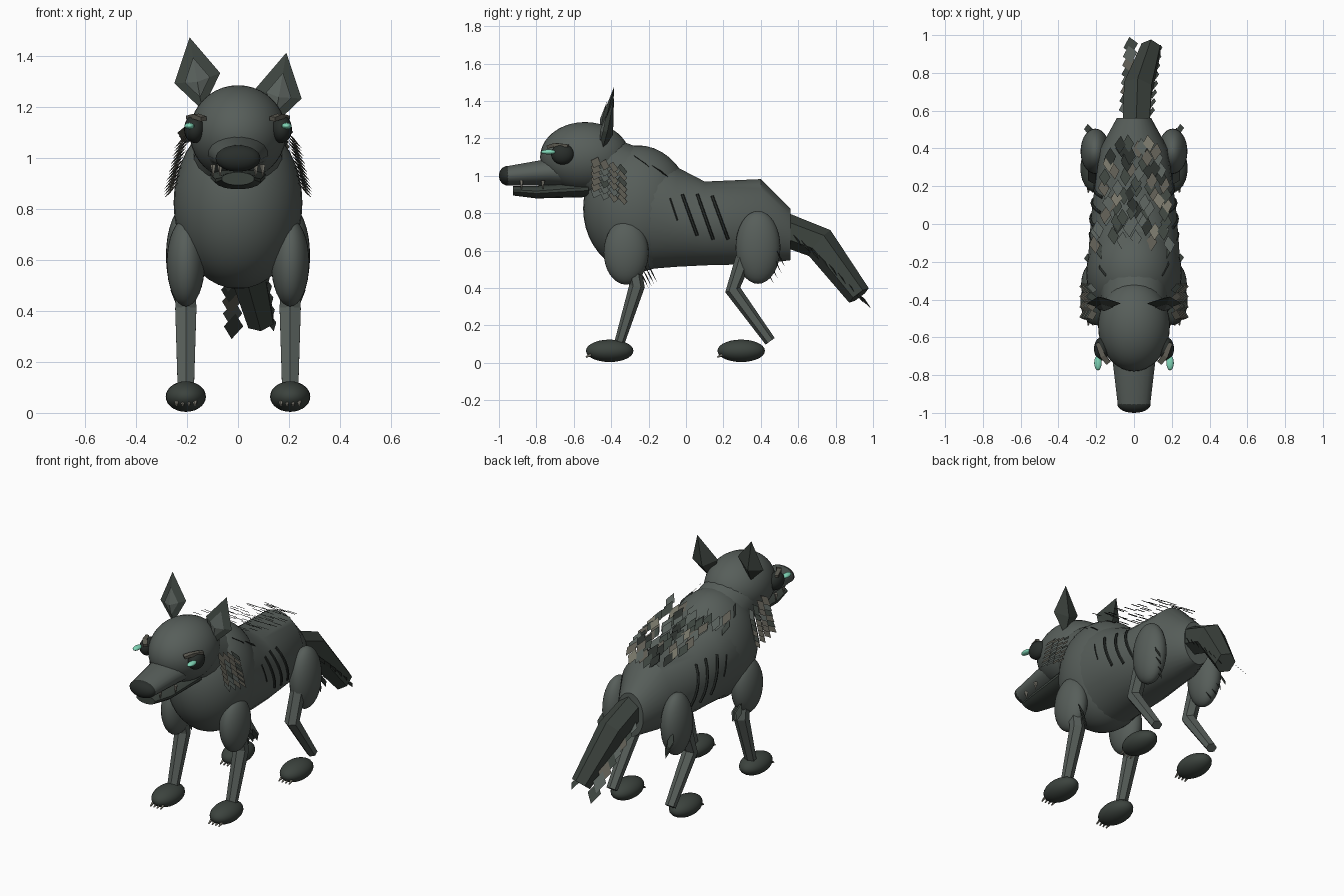
import bpy, bmesh, math, random
from mathutils import Vector as V

if "Cube" in bpy.data.objects:
    bpy.data.objects.remove(bpy.data.objects["Cube"])

random.seed(4)


def material(name, rgb):
    m = bpy.data.materials.new(name)
    m.diffuse_color = (*rgb, 1)
    m.use_nodes = True
    m.node_tree.nodes["Principled BSDF"].inputs["Base Color"].default_value = m.diffuse_color
    return m


COAT = material("grey_green_coat", (0.095, 0.112, 0.102))
DARK = material("dark_coat", (0.045, 0.056, 0.048))
BLACK = material("blackish", (0.022, 0.027, 0.024))
UMBER = material("umber_fur", (0.11, 0.105, 0.085))
TAN = material("tan_fur", (0.18, 0.175, 0.135))
BONE = material("bone", (0.25, 0.24, 0.2))
GLOW = material("pale_green_eye", (0.22, 0.68, 0.48))
FUR = [COAT, DARK, BLACK, UMBER, TAN]


def finish(bm, name, mats, angle=None):
    me = bpy.data.meshes.new(name)
    bm.to_mesh(me)
    bm.free()
    ob = bpy.data.objects.new(name, me)
    bpy.context.collection.objects.link(ob)
    for m in mats:
        me.materials.append(m)
    if angle:
        bpy.ops.object.select_all(action='DESELECT')
        ob.select_set(True)
        bpy.context.view_layer.objects.active = ob
        bpy.ops.object.shade_smooth_by_angle(angle=math.radians(angle))
    return ob


def ellipsoid(name, c, r, mat, seg=28):
    bm = bmesh.new()
    bmesh.ops.create_uvsphere(bm, u_segments=seg, v_segments=seg // 2 + 2, radius=1)
    for v in bm.verts:
        v.co = V((v.co.x * r[0], v.co.y * r[1], v.co.z * r[2])) + V(c)
    return finish(bm, name, [mat], 60)


def loft(name, rings, mat, n=6, angle=None, upright=False):
    """Tube through rings (x, y, z, half width, half height)."""
    bm = bmesh.new()
    pts = [V(r[:3]) for r in rings]
    loops = []
    for i, r in enumerate(rings):
        t = (pts[min(i + 1, len(pts) - 1)] - pts[max(i - 1, 0)]).normalized()
        if upright:
            t = V((0, 1, 0))
        a = (V((1, 0, 0)) - t * t.x).normalized()
        b = t.cross(a)
        loops.append([bm.verts.new(pts[i] + a * r[3] * math.cos(2 * math.pi * (k + .5) / n)
                                   + b * r[4] * math.sin(2 * math.pi * (k + .5) / n)) for k in range(n)])
    for p, q in zip(loops, loops[1:]):
        for k in range(n):
            bm.faces.new((p[k], p[(k + 1) % n], q[(k + 1) % n], q[k]))
    bm.faces.new(loops[0])
    bm.faces.new(loops[-1])
    bmesh.ops.recalc_face_normals(bm, faces=bm.faces)
    return finish(bm, name, [mat], angle)


def tuft(bm, root, along, across, mat):
    """Diamond-shaped lock of fur."""
    root, along, across = V(root), V(along), V(across)
    f = bm.faces.new([bm.verts.new(p) for p in (
        root, root + along * .5 + across, root + along, root + along * .5 - across)])
    f.material_index = mat


# Torso, chest and neck
TORSO = [(0, -.28, .82, .245, .325), (0, -.2, .82, .245, .32), (0, -.05, .78, .235, .268),
         (0, .1, .745, .222, .225), (0, .4, .755, .18, .228), (0, .56, .685, .092, .137)]
loft("torso", TORSO, COAT, 32, 40, True)
ellipsoid("chest", (0, -.26, .825), (.253, .29, .338), COAT, 36)
loft("neck", [(0, -.25, .95, .19, .19), (0, -.5, 1.07, .165, .165)], COAT, 20, 40)

# Head, muzzle and jaw
ellipsoid("head", (0, -.54, 1.1), (.19, .24, .187), COAT, 36)
loft("muzzle", [(0, -.58, 1.02, .13, .085), (0, -.73, 1.02, .114, .072),
                (0, -.955, 1.0, .087, .052)], COAT, 20, 40, True)
loft("lower_jaw", [(0, -.52, .93, .11, .045), (0, -.8, .912, .092, .034),
                   (0, -.925, .92, .065, .026)], DARK, 16, 40, True)
ellipsoid("nose", (0, -.955, 1.0), (.088, .045, .052), BLACK, 24)


def torso_x(y, z):
    """Half width of the torso at a given place."""
    for p, q in zip(TORSO, TORSO[1:]):
        if p[1] <= y <= q[1]:
            t = (y - p[1]) / (q[1] - p[1])
            zc, rx, rz = [p[i] + (q[i] - p[i]) * t for i in (2, 3, 4)]
            return rx * math.sqrt(max(0, 1 - ((z - zc) / rz) ** 2))
    return .2


def ear(name, s, drop):
    """Folded diamond ear with a dark inner hollow."""
    pt = lambda x, y, z: V((s * x, y, z - drop))
    tip, out, inn, low = pt(.19, -.385, 1.475), pt(.25, -.42, 1.295), pt(.07, -.42, 1.335), pt(.14, -.45, 1.19)
    front, back = pt(.16, -.455, 1.3), pt(.16, -.39, 1.28)
    bm = bmesh.new()
    rim = [tip, out, low, inn]
    for mid in (front, back):
        for a, b in zip(rim, rim[1:] + rim[:1]):
            bm.faces.new([bm.verts.new(p) for p in (a, b, mid)])
    bmesh.ops.remove_doubles(bm, verts=bm.verts, dist=1e-5)
    bmesh.ops.recalc_face_normals(bm, faces=bm.faces)
    finish(bm, name, [DARK])
    bm = bmesh.new()
    shift = V((0, -.006, 0))
    inner = [front.lerp(p, .55) + shift for p in (tip, out, low, inn)]
    for a, b in zip(inner, inner[1:] + inner[:1]):
        bm.faces.new([bm.verts.new(p) for p in (a, b, front + shift)])
    finish(bm, name + "_hollow", [COAT])


for s, side in ((-1, "left"), (1, "right")):
    ear(side + "_ear", s, 0 if s < 0 else .06)

    # Eyes, brows and fangs
    ellipsoid(side + "_eye_socket", (s * .17, -.66, 1.115), (.042, .062, .055), BLACK, 20)
    ellipsoid(side + "_eye", (s * .191, -.735, 1.127), (.02, .04, .013), GLOW, 16)
    loft(side + "_brow", [(s * .135, -.735, 1.155, .02, .012), (s * .165, -.7, 1.165, .02, .014),
                          (s * .195, -.63, 1.16, .014, .01)], UMBER, 4)
    for y, x in ((-.765, .097), (-.88, .07)):
        loft(side + "_fang", [(s * x, y, .975, .012, .012), (s * x, y, .93, .002, .002)], BONE, 5)

    # Legs and paws
    x = s * .205
    ellipsoid(side + "_shoulder", (x, -.32, .59), (.075, .12, .172), COAT)
    ellipsoid(side + "_haunch", (x, .385, .617), (.078, .12, .195), COAT)
    loft(side + "_front_leg", [(x, -.29, .56, .04, .04), (x, -.262, .41, .048, .042),
                               (x, -.358, .1, .037, .027)], COAT, 6)
    loft(side + "_hind_leg", [(x, .31, .56, .045, .045), (x, .25, .39, .045, .042),
                              (x, .45, .115, .034, .03)], COAT, 6)
    for part, y in (("front", -.408), ("hind", .295)):
        ellipsoid(f"{side}_{part}_paw", (x, y, .064), (.079, .127, .06), DARK, 24)
        for k in (-.036, -.012, .012, .036):
            loft(f"{side}_{part}_claw", [(x + k, y - .1, .043, .009, .009),
                                         (x + k, y - .128, .03, .004, .004)], BONE, 5)

    # Dark rib stripes on the flanks
    for y0, z0, y1, z1, r in ((-.085, .88, -.045, .76, .004), (-.02, .9, .06, .68, .009),
                              (.06, .9, .145, .66, .009), (.14, .89, .225, .66, .009)):
        path = []
        for i in range(6):
            y, z = y0 + (y1 - y0) * i / 5, z0 + (z1 - z0) * i / 5
            path.append((s * (torso_x(y, z) + .001), y, z, r, r))
        loft(side + "_rib_stripe", path, BLACK, 6)

    # Cheek ruff
    bm = bmesh.new()
    for row in range(6):
        for col in range(4):
            root = (s * (.195 + .008 * row), -.47 + .04 * col, 1.1 - .032 * row - .012 * col)
            along = (s * .055, -.025 + .015 * col, -.06)
            tuft(bm, root, along, (s * .005, .026, -.012), random.choice((1, 3, 3, 0)))
    finish(bm, side + "_cheek_ruff", FUR)

    # Ragged fur behind the elbow and thigh
    bm = bmesh.new()
    for k in range(4):
        tuft(bm, (x + s * .02 * (k - 1), -.25 + .015 * k, .5 + .01 * k), (0, .05, -.1),
             (.02, .004, 0), 1)
        tuft(bm, (x + s * .02 * (k - 1), .42 + .02 * k, .52 + .03 * k), (0, .05, -.1),
             (.02, .004, 0), 1)
    finish(bm, side + "_leg_fur", FUR)

# Mane of slanting locks along the back
bm = bmesh.new()
for i in range(15):
    y = -.14 + i * .036
    for k in range(5):
        half = .19 - .1 * i / 14
        x = (k - 2) / 2 * half + random.uniform(-.03, .03)
        z = 1.125 - .1 * (i / 14) + random.uniform(-.015, .01)
        tuft(bm, (x, y + random.uniform(-.02, .02), z), (random.uniform(-.015, .015), .095, -.06),
             (.03, 0, 0), random.choice((0, 0, 1, 1, 2, 3, 4)))
for s in (-1, 1):
    tuft(bm, (s * .15, -.28, 1.11), (s * .03, .11, -.09), (.02, .01, 0), 2)
    tuft(bm, (s * .17, -.19, 1.06), (s * .02, .1, -.07), (.02, .01, 0), 1)
finish(bm, "back_mane", FUR)

# Tail and its fringe
loft("tail", [(.01, .48, .73, .08, .09), (.02, .715, .64, .085, .09),
              (.09, .925, .36, .058, .065)], DARK, 6)
bm = bmesh.new()
for i in range(8):
    t = i / 7
    y, z = .57 + .33 * t, .69 - .24 * t - .06 * t * t
    tuft(bm, (-.035 + .025 * t, y, z), (-.015, .09, -.1), (.038, .012, 0), (0, 1, 3)[i % 3])
    tuft(bm, (.085 + .04 * t, y, z), (.015, .05, -.07), (.018, .008, 0), 1)
finish(bm, "tail_fringe", FUR)
